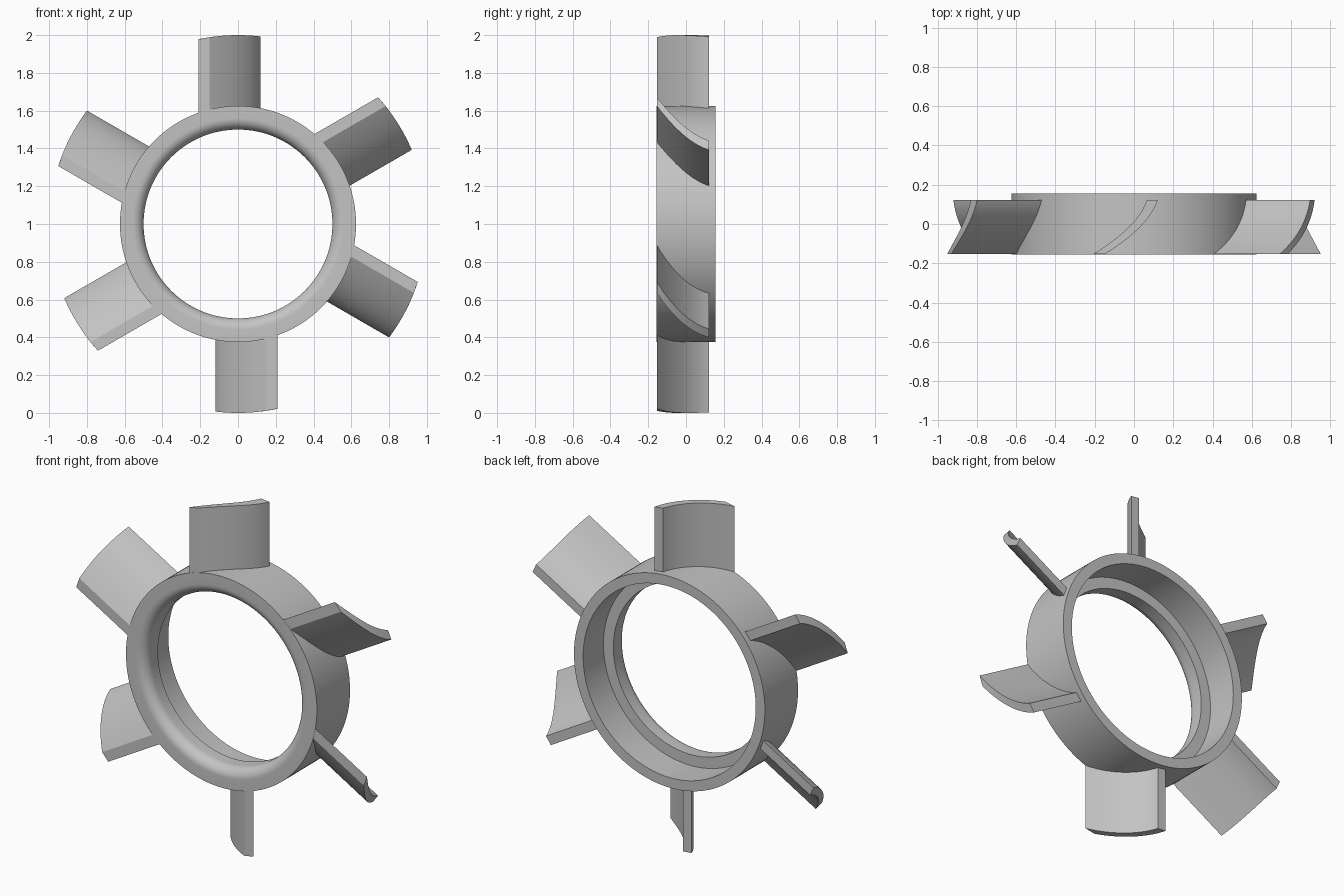
import bpy
import bmesh
from math import sin, cos, pi, sqrt, radians
from mathutils import Matrix, Vector

cube = bpy.data.objects.get("Cube")
if cube:
    bpy.data.objects.remove(cube, do_unlink=True)

grey = bpy.data.materials.new("light_grey")
grey.use_nodes = True
colour = (0.55, 0.55, 0.55, 1)
grey.diffuse_color = colour
grey.node_tree.nodes["Principled BSDF"].inputs["Base Color"].default_value = colour

CENTRE = Vector((0, 0, 1))
FRONT, BACK = -0.155, 0.155


def make_object(name, bm):
    bmesh.ops.recalc_face_normals(bm, faces=bm.faces)
    mesh = bpy.data.meshes.new(name)
    bm.to_mesh(mesh)
    bm.free()
    mesh.materials.append(grey)
    obj = bpy.data.objects.new(name, mesh)
    bpy.context.collection.objects.link(obj)
    bpy.ops.object.select_all(action="DESELECT")
    obj.select_set(True)
    bpy.context.view_layer.objects.active = obj
    bpy.ops.object.shade_smooth_by_angle(angle=radians(30))
    return obj


def bridge(bm, loop_a, loop_b):
    n = len(loop_a)
    for i in range(n):
        j = (i + 1) % n
        bm.faces.new((loop_a[i], loop_a[j], loop_b[j], loop_b[i]))


# Hub ring: rounded front lip, narrow bore, wider recess at the back
def make_ring(segments=128):
    bore, recess, outer, lip = 0.5, 0.565, 0.625, 0.06
    profile = [(outer, BACK), (outer, FRONT)]
    for k in range(11):
        a = k / 10 * pi / 2
        profile.append((bore + lip - lip * sin(a), FRONT + lip - lip * cos(a)))
    profile += [(bore, -0.035), (recess, -0.035), (recess, BACK)]
    bm = bmesh.new()
    loops = []
    for s in range(segments):
        a = 2 * pi * s / segments
        loops.append([bm.verts.new(CENTRE + Vector((r * cos(a), y, r * sin(a))))
                      for r, y in profile])
    for s in range(segments):
        bridge(bm, loops[s], loops[(s + 1) % segments])
    make_object("hub_ring", bm)


# Curved blade: two bowed sides, flat ends, tip trimmed to a circle
def make_blade(name, angle, steps=16):
    bow, blade_back, root = 0.045, 0.12, 0.585

    def side(start, end):
        points = []
        for k in range(steps + 1):
            s = k / steps
            t = start + (end - start) * s + 4 * bow * s * (1 - s)
            points.append((t, FRONT + 0.001 + (blade_back - FRONT) * s))
        return points

    section = side(-0.21, 0.065) + side(-0.15, 0.12)[::-1]
    bm = bmesh.new()
    inner = [bm.verts.new((t, y, root)) for t, y in section]
    tip = [bm.verts.new((t, y, sqrt(1 - t * t))) for t, y in section]
    bridge(bm, inner, tip)
    last = len(section) - 1
    for loop in (inner, tip):
        for k in range(steps):
            bm.faces.new((loop[k], loop[k + 1], loop[last - k - 1], loop[last - k]))
    turn = Matrix.Translation(CENTRE) @ Matrix.Rotation(angle, 4, "Y")
    bmesh.ops.transform(bm, matrix=turn, verts=bm.verts)
    make_object(name, bm)


make_ring()
for i in range(6):
    make_blade(f"blade_{i + 1}", i * pi / 3)
